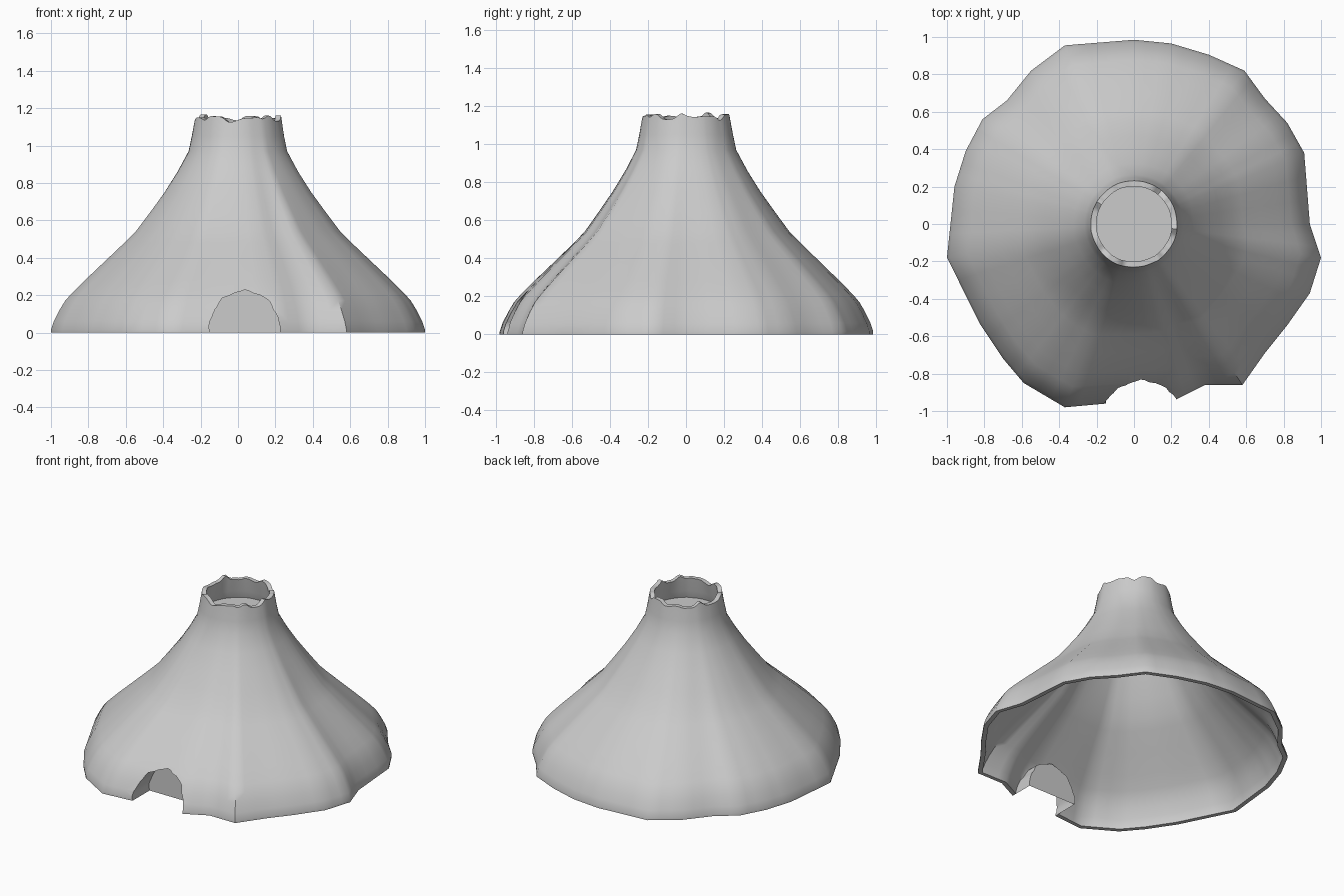
import bpy, bmesh
from math import sin, cos, pi, hypot
from mathutils import Vector
from mathutils.bvhtree import BVHTree

if "Cube" in bpy.data.objects:
    bpy.data.objects.remove(bpy.data.objects["Cube"])

# Foot outline, counter-clockwise seen from above
FOOT = [(1.0, -.18), (.94, 0), (.91, .38), (.82, .54), (.70, .67), (.59, .82),
        (.40, .905), (.20, .965), (0, .985), (-.37, .955), (-.55, .82), (-.68, .66),
        (-.81, .56), (-.90, .39), (-.96, .20), (-1.0, -.18), (-.82, -.54),
        (-.70, -.72), (-.59, -.85), (-.37, -.98), (-.15, -.96), (.22, -.94),
        (.38, -.86), (.58, -.86), (.70, -.69), (.82, -.54), (.94, -.37)]
# Slope profile: height, relative radius
SLOPE = [(0, 1), (.015, 1), (.06, .985), (.12, .955), (.17, .925), (.21, .89),
         (.28, .82), (.38, .715), (.48, .61), (.54, .55), (.64, .475), (.75, .395),
         (.86, .325), (.97, .265), (1.05, .248), (1.145, .232)]
WALL = .03


def make(name, verts, faces, smooth=True):
    mesh = bpy.data.meshes.new(name)
    mesh.from_pydata(verts, [], faces)
    bm = bmesh.new()
    bm.from_mesh(mesh)
    bmesh.ops.recalc_face_normals(bm, faces=bm.faces)
    bm.to_mesh(mesh)
    bm.free()
    obj = bpy.data.objects.new(name, mesh)
    bpy.context.collection.objects.link(obj)
    if smooth:
        smooth_shade(obj)
    return obj


def smooth_shade(obj):
    bpy.ops.object.select_all(action='DESELECT')
    obj.select_set(True)
    bpy.context.view_layer.objects.active = obj
    bpy.ops.object.shade_smooth_by_angle(angle=.7)


# Subdivide the outline for soft flutes
SUB = 3
ring = []
for i, p in enumerate(FOOT):
    q = FOOT[(i + 1) % len(FOOT)]
    for s in range(SUB):
        ring.append(Vector(p).lerp(Vector(q), s / SUB))
N = len(ring)


def slope_row(z, f, inset):
    row = []
    for i, p in enumerate(ring):
        r0 = p.length
        keep = 1 - .85 * min(1, z / 1.0) ** 1.5
        r = f * (1 + (r0 - 1) * keep) - inset
        t = 2 * pi * i / N
        jag = .009 * (sin(5 * t) + sin(9 * t + 1) + .5 * sin(16 * t)) if z > 1.1 else 0
        row.append((p.x / r0 * r, p.y / r0 * r, z + jag))
    return row


# Cone shell: outer slope up, inner slope back down
rows = [slope_row(z, f, 0) for z, f in SLOPE]
rows += [slope_row(z, f, WALL) for z, f in reversed(SLOPE)]
verts = [v for row in rows for v in row]
R = len(rows)
faces = [(a * N + i, a * N + (i + 1) % N, (a + 1) % R * N + (i + 1) % N, (a + 1) % R * N + i)
         for a in range(R) for i in range(N)]
shell = make("mountain_shell", verts, faces, smooth=False)
tree = BVHTree.FromPolygons(verts, faces)

# Rough arch outline of the cave
K = 28
arch = []
for i in range(K + 1):
    t = pi * i / K
    wob = 1 + .02 * sin(9 * t) + .012 * sin(17 * t + 1)
    arch.append((.035 + .187 * wob * cos(t), .222 * wob * abs(sin(t)) ** .9))

# Cave cutter
BACK = -.77
low = [(arch[0][0], -.1)] + arch + [(arch[-1][0], -.1)]
M = len(low)
cv = [(x, y, z) for y in (-1.3, -.6) for x, z in low]
cf = [(i, (i + 1) % M, M + (i + 1) % M, M + i) for i in range(M)]
cf += [tuple(range(M)), tuple(range(M, 2 * M))]
cutter = make("cave_cutter", cv, cf, smooth=False)
cutter.hide_render = True
mod = shell.modifiers.new("cave", 'BOOLEAN')
mod.operation, mod.solver, mod.object = 'DIFFERENCE', 'EXACT', cutter
bpy.context.view_layer.objects.active = shell
bpy.ops.object.modifier_apply(modifier="cave")
bpy.data.objects.remove(cutter)
smooth_shade(shell)

# Cave lining from the slope to a flat back wall
front = []
for x, z in arch:
    hit = tree.ray_cast(Vector((x, -2, max(z, .002))), Vector((0, 1, 0)))[0]
    front.append((x, hit.y if hit else -.95, z))
back = [(x, BACK, z) for x, z in arch]
L = K + 1
make("cave_lining", front + back,
     [(i, i + 1, L + i + 1, L + i) for i in range(K)] + [tuple(range(L, 2 * L))])

# Crater floor
make("crater_floor", [(.238 * cos(2 * pi * i / 48), .238 * sin(2 * pi * i / 48), 1.0) for i in range(48)],
     [tuple(range(48))])
